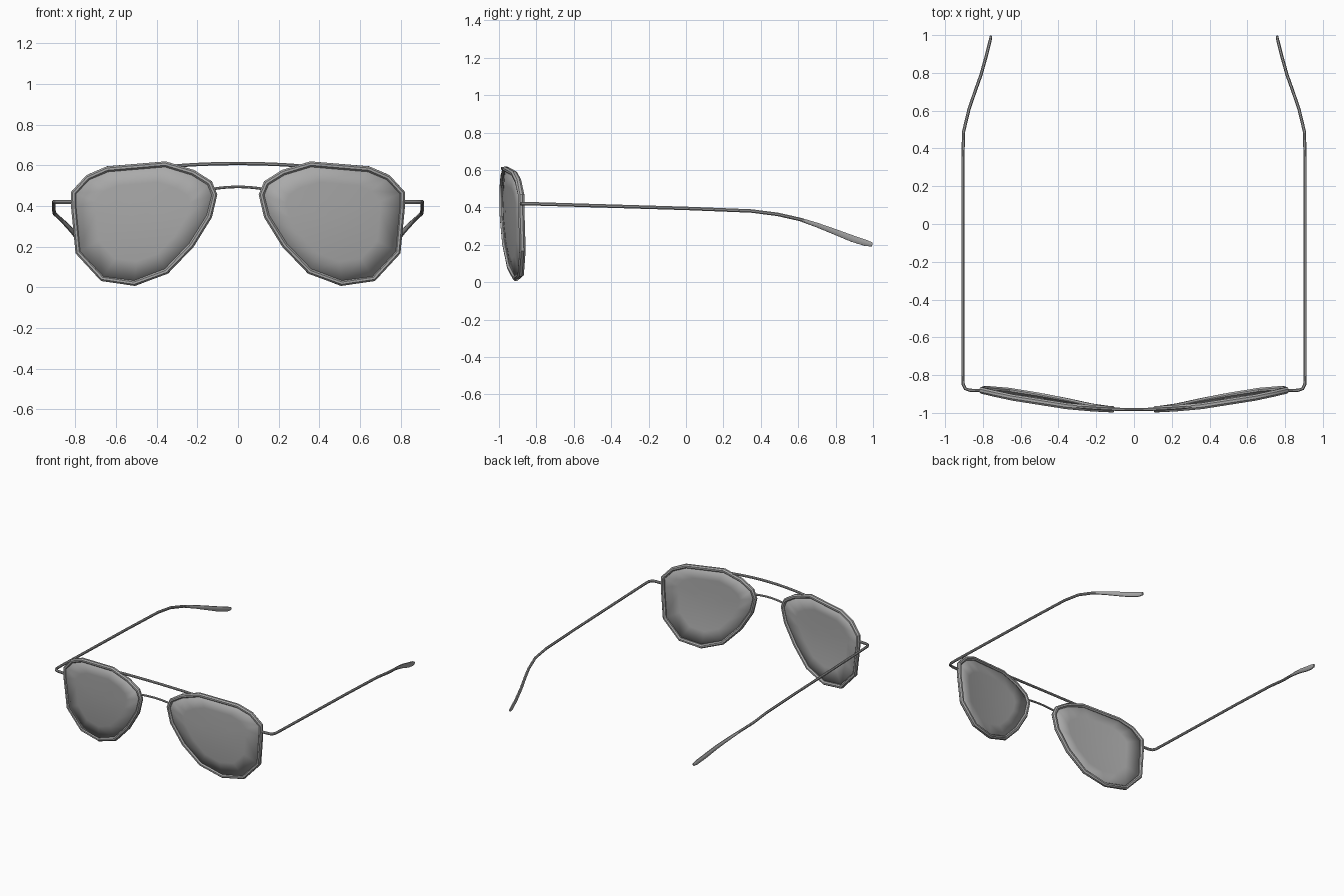
import bpy, bmesh, math
from mathutils import Vector

if "Cube" in bpy.data.objects:
    bpy.data.objects.remove(bpy.data.objects["Cube"])


def material(name, grey):
    m = bpy.data.materials.new(name)
    m.use_nodes = True
    colour = (grey, grey, grey, 1)
    m.diffuse_color = colour
    m.node_tree.nodes["Principled BSDF"].inputs["Base Color"].default_value = colour
    return m


frame_grey = material("frame grey", 0.4)
lens_grey = material("lens grey", 0.4)


def finish(name, bm, mat, mirrored, angle):
    bmesh.ops.recalc_face_normals(bm, faces=bm.faces)
    mesh = bpy.data.meshes.new(name)
    bm.to_mesh(mesh)
    bm.free()
    mesh.materials.append(mat)
    ob = bpy.data.objects.new(name, mesh)
    bpy.context.collection.objects.link(ob)
    bpy.ops.object.select_all(action="DESELECT")
    ob.select_set(True)
    bpy.context.view_layer.objects.active = ob
    bpy.ops.object.shade_smooth_by_angle(angle=math.radians(angle))
    if mirrored:
        ob.modifiers.new("Mirror", "MIRROR").use_mirror_merge = False
    return ob


def sweep(name, path, sizes, up, closed=False, mirrored=False, sides=8):
    """Sweep an elliptical section of (side, up) radii along a path."""
    bm = bmesh.new()
    pts = [Vector(p) for p in path]
    n = len(pts)
    rings = []
    for i, p in enumerate(pts):
        before = pts[i - 1] if i or closed else p
        after = pts[(i + 1) % n] if i < n - 1 or closed else p
        t = ((after - p).normalized() + (p - before).normalized()).normalized()
        side = t.cross(Vector(up)).normalized()
        top = side.cross(t)
        a, b = sizes[i] if isinstance(sizes, list) else sizes
        ring = []
        for k in range(sides):
            ang = math.tau * (k + 0.5) / sides
            ring.append(bm.verts.new(p + side * a * math.cos(ang) + top * b * math.sin(ang)))
        rings.append(ring)
    for i in range(n if closed else n - 1):
        r, s = rings[i], rings[(i + 1) % n]
        for k in range(sides):
            j = (k + 1) % sides
            bm.faces.new((r[k], r[j], s[j], s[k]))
    if not closed:
        bm.faces.new(rings[0])
        bm.faces.new(rings[-1])
    return finish(name, bm, frame_grey, mirrored, 35)


def wrap(x, z):
    """Depth of the curved front at a given place."""
    return -0.982 + 0.15 * x * x + 0.22 * max(0, 0.4 - z) ** 2


# Rims: angular teardrop outline, pulled in by the wire radius
outline = [(.35, .62), (.65, .595), (.75, .55), (.822, .47), (.822, .39), (.80, .165),
           (.675, .03), (.51, .005), (.345, .065), (.215, .20), (.125, .35),
           (.10, .46), (.125, .52), (.21, .575)]
cx, cz = 0.48, 0.34
rim = []
for x, z in outline:
    d = Vector((cx - x, cz - z)).normalized() * 0.016
    rim.append((x + d.x, wrap(x, z), z + d.y))
sweep("rims", rim, (0.015, 0.018), (0, 1, 0), closed=True, mirrored=True)

# Lenses: thin curved sheets built in rings from the centre to the rim
bm = bmesh.new()
centre = bm.verts.new((cx, wrap(cx, cz), cz))
last = None
for f in (1 / 3, 2 / 3, 1):
    ring = []
    for x, y, z in rim:
        px, pz = cx + (x - cx) * f, cz + (z - cz) * f
        ring.append(bm.verts.new((px, wrap(px, pz), pz)))
    for i in range(len(ring)):
        j = (i + 1) % len(ring)
        if last:
            bm.faces.new((last[i], last[j], ring[j], ring[i]))
        else:
            bm.faces.new((centre, ring[j], ring[i]))
    last = ring
lens = finish("lenses", bm, lens_grey, True, 60)
solid = lens.modifiers.new("Thickness", "SOLIDIFY")
solid.thickness = 0.008
solid.offset = 0


# Brow bar and nose bridge: shallow arches between the rims
def arch(name, half, end_z, rise, radius):
    path = []
    for i in range(11):
        u = i / 5 - 1
        x = u * half
        path.append((x, wrap(x, 1), end_z + rise * (1 - u * u)))
    sweep(name, path, (radius, radius), (0, 0, 1))


arch("brow_bar", 0.31, 0.597, 0.012, 0.009)
arch("nose_bridge", 0.115, 0.485, 0.009, 0.007)

# Temples: hinge bend, long arm, and drooping flattened ear tip
temple = [(.81, -.882, .42), (.87, -.88, .42), (.893, -.872, .42), (.904, -.85, .42),
          (.906, -.80, .419), (.906, 0, .395), (.906, .35, .381), (.902, .49, .363),
          (.873, .61, .336), (.842, .70, .306), (.81, .79, .272), (.782, .89, .233),
          (.763, .965, .209), (.757, .995, .202)]
sizes = [(.009, .010)] * 9 + [(.009, .013), (.009, .016), (.009, .019), (.009, .018), (.007, .011)]
sweep("temples", temple, sizes, (0, 0, 1), mirrored=True)
